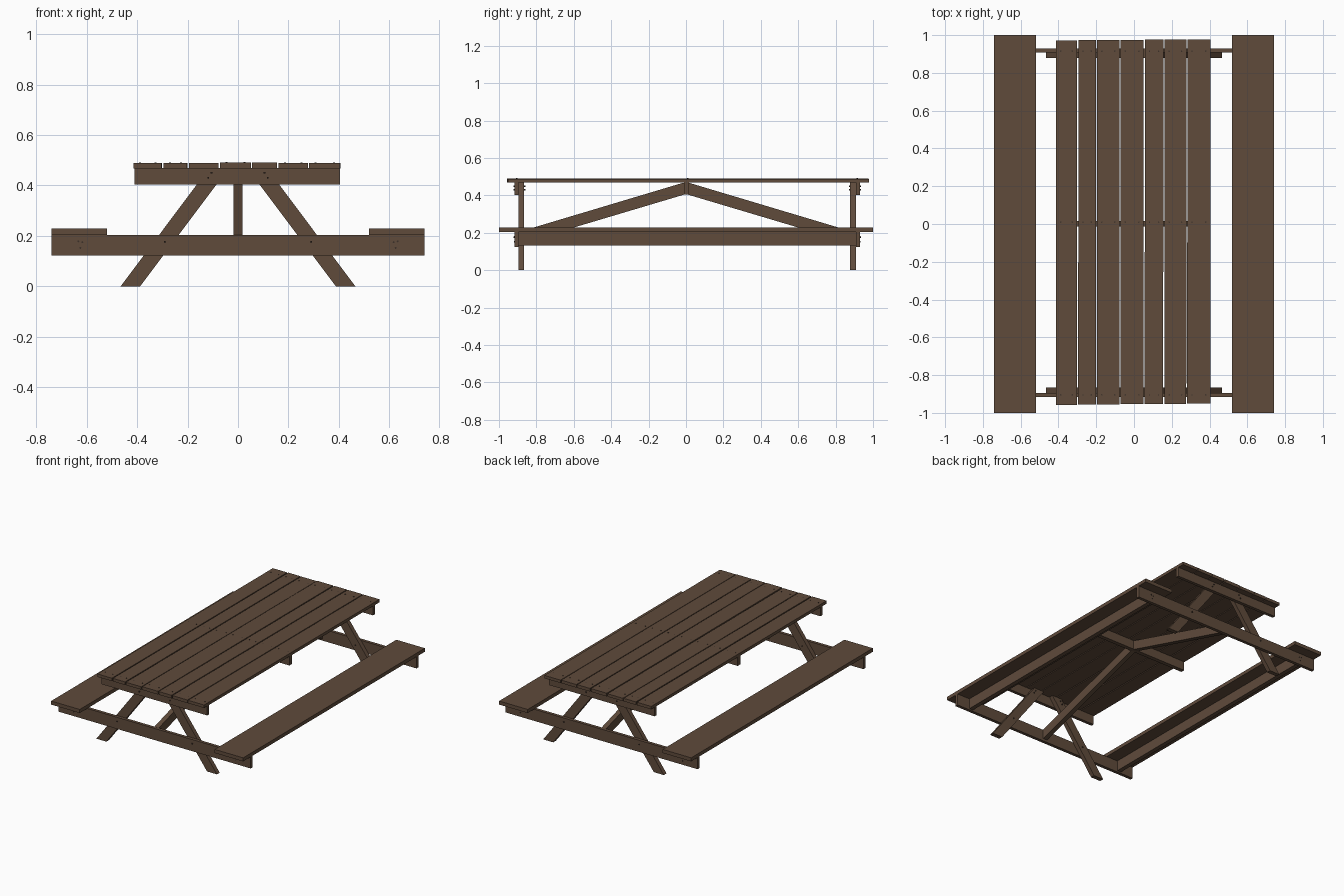
import bpy, bmesh, math, random
from mathutils import Matrix

if "Cube" in bpy.data.objects:
    bpy.data.objects.remove(bpy.data.objects["Cube"])

random.seed(4)


def material(name, rgb):
    m = bpy.data.materials.new(name)
    m.diffuse_color = (*rgb, 1)
    m.use_nodes = True
    m.node_tree.nodes["Principled BSDF"].inputs["Base Color"].default_value = m.diffuse_color
    return m


WOOD = material("brown wood", (0.115, 0.070, 0.044))
SCREW = material("dark screw", (0.045, 0.030, 0.022))


def finish(bm, name, mat):
    bmesh.ops.recalc_face_normals(bm, faces=bm.faces[:])
    me = bpy.data.meshes.new(name)
    bm.to_mesh(me)
    bm.free()
    me.materials.append(mat)
    ob = bpy.data.objects.new(name, me)
    bpy.context.collection.objects.link(ob)
    return ob


def box(name, x0, x1, y0, y1, z0, z1, turn=0.0):
    """Board between two corners, optionally turned a little about z."""
    bm = bmesh.new()
    bmesh.ops.create_cube(bm, size=1)
    mid = Matrix.Translation(((x0 + x1) / 2, (y0 + y1) / 2, (z0 + z1) / 2))
    size = Matrix.Diagonal((x1 - x0, y1 - y0, z1 - z0, 1))
    bm.transform(mid @ Matrix.Rotation(turn, 4, 'Z') @ size)
    return finish(bm, name, WOOD)


def prism(name, pts, axis, a, b):
    """Extrude a profile: axis 'y' uses (x,z) points, axis 'x' uses (y,z)."""
    bm = bmesh.new()

    def at(p, d):
        return (p[0], d, p[1]) if axis == 'y' else (d, p[0], p[1])
    lo = [bm.verts.new(at(p, a)) for p in pts]
    hi = [bm.verts.new(at(p, b)) for p in pts]
    bm.faces.new(lo)
    bm.faces.new(hi)
    for i in range(len(pts)):
        j = (i + 1) % len(pts)
        bm.faces.new((lo[i], lo[j], hi[j], hi[i]))
    return finish(bm, name, WOOD)


def screws(name, spots, axis, length, radius=0.004):
    bm = bmesh.new()
    rot = Matrix.Rotation(math.pi / 2, 4, 'X') if axis == 'y' else Matrix()
    for p in spots:
        bmesh.ops.create_cone(bm, cap_ends=True, segments=8, radius1=radius,
                              radius2=radius, depth=length,
                              matrix=Matrix.Translation(p) @ rot)
    return finish(bm, name, SCREW)


# Table top: seven planks of uneven width, slightly out of line
edges = [(-.413, -.302), (-.295, -.201), (-.195, -.077), (-.071, .051),
         (.057, .155), (.161, .277), (.282, .405)]
heads = []
for i, (a, b) in enumerate(edges):
    top = 0.489 + random.uniform(-.001, .002)
    box(f"top_plank_{i + 1}", a, b, -.957 + .001 * i, .972 + .001 * i,
        .468, top, random.uniform(-.001, .001))
    for y in (-.905, .01, .915):
        heads += [(x, y, top) for x in (a + .025, b - .025)]
screws("top_screws", heads, 'z', 0.003)

# Centre batten under the top
box("centre_batten", -.41, .405, -.012, .016, .405, .469)

# Two end frames (s = direction outward, y = joint plane)
for end, s, y in (("front", -1, -.895), ("back", 1, .908)):
    out, inn = y + s * .022, y - s * .03
    box(end + "_batten", -.41, .405, min(y, out), max(y, out), .403, .469)
    box(end + "_cross_beam", -.74, .74, min(y, out), max(y, out), .123, .204)
    bolts, joints = [], []
    for side, k in (("left", -1), ("right", 1)):
        prism(f"{end}_{side}_leg",
              [(k * .388, 0), (k * .465, 0), (k * .115, .468), (k * .037, .468)],
              'y', min(y, inn), max(y, inn))
        # Brace from cross beam up to the centre batten is below
        joints += [(k * .105, y, .45), (k * .118, y, .43), (k * .29, y, .176)]
        bolts += [(k * .617, out, .175), (k * .633, out, .178), (k * .625, out, .152)]
    screws(end + "_joint_bolts", [(x, (out + inn) / 2, z) for x, _, z in joints],
           'y', .064)
    screws(end + "_beam_bolts", bolts, 'y', .006)
    # Diagonal brace along the middle
    prism(end + "_brace",
          [(0, .466), (0, .407), (s * abs(y), .407 - .298 * abs(y)),
           (s * abs(y), .471 - .298 * abs(y)), (s * .02, .466)],
          'x', -.017, .017)

# Seats with a long rail beneath each
for side, k in (("left", -1), ("right", 1)):
    xs = sorted((k * .52, k * .74))
    box(side + "_seat", xs[0], xs[1], -1, 1, .204, .229)
    xs = sorted((k * .61, k * .64))
    box(side + "_seat_rail", xs[0], xs[1], -.895, .908, .132, .205)
